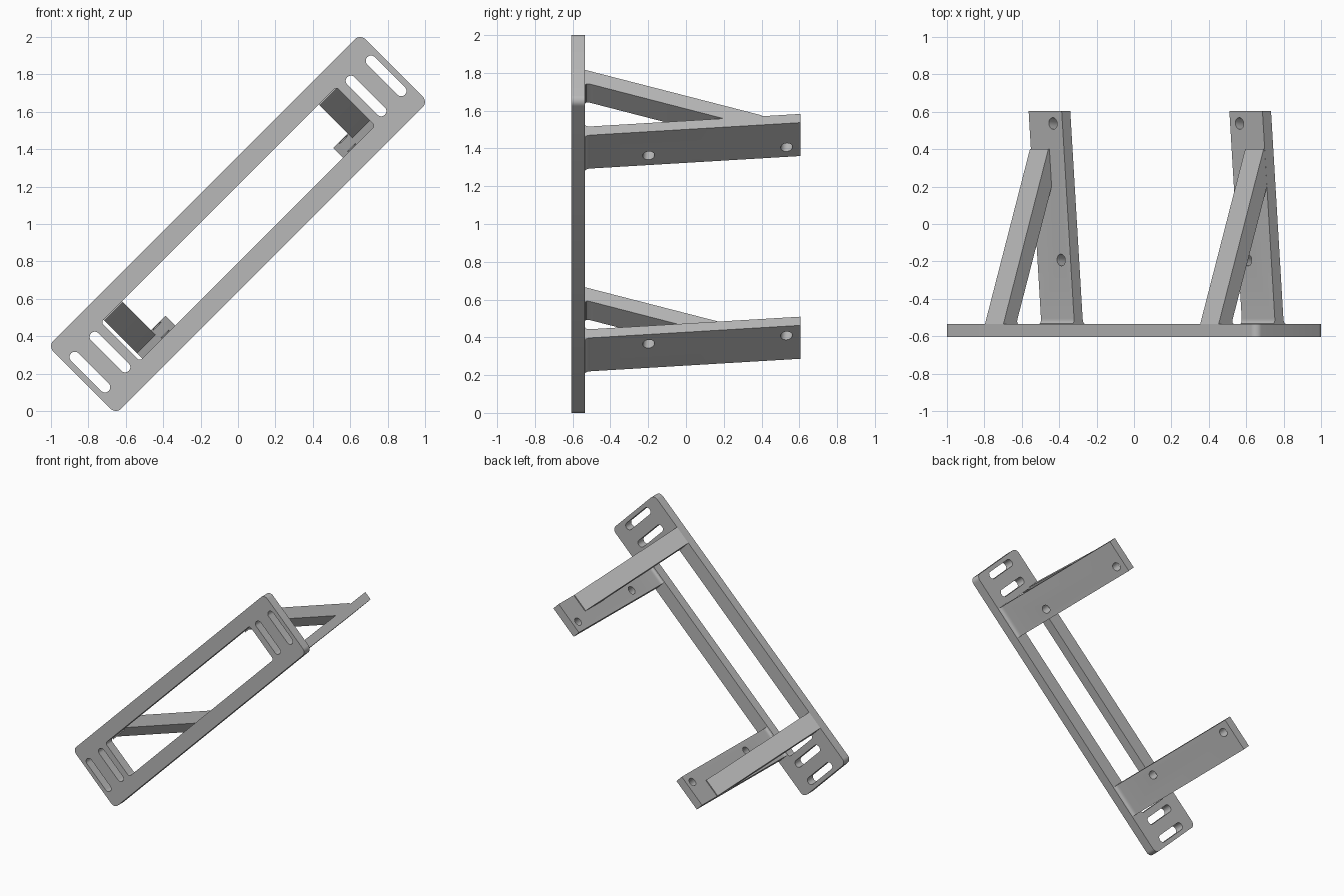
import bpy, bmesh, math
from mathutils import Matrix, Vector

if "Cube" in bpy.data.objects:
    bpy.data.objects.remove(bpy.data.objects["Cube"], do_unlink=True)

grey = bpy.data.materials.new("plain grey")
grey.use_nodes = True
grey.diffuse_color = (0.48, 0.48, 0.48, 1)
grey.node_tree.nodes["Principled BSDF"].inputs["Base Color"].default_value = grey.diffuse_color

# Tilted frame: local x runs along the plate, y across it, z out of its front
S = math.sqrt(0.5)
FRAME = Matrix(((S, -S, 0, 0), (0, 0, -1, 0), (S, S, 0, 1), (0, 0, 0, 1)))
BACK, PLATE_BACK, FRONT = 0.605, -0.535, -0.605


def finish(obj):
    bpy.ops.object.select_all(action='DESELECT')
    obj.select_set(True)
    bpy.context.view_layer.objects.active = obj
    bpy.ops.object.shade_smooth_by_angle(angle=math.radians(30))


def link(name, data):
    obj = bpy.data.objects.new(name, data)
    bpy.context.collection.objects.link(obj)
    obj.matrix_world = FRAME
    return obj


def rounded_rect(cx, half_u, half_v, r, steps=8):
    pts = []
    for k, (su, sv) in enumerate(((1, 1), (-1, 1), (-1, -1), (1, -1))):
        for i in range(steps + 1):
            a = math.pi / 2 * (k + i / steps)
            pts.append((cx + su * (half_u - r) + r * math.cos(a),
                        sv * (half_v - r) + r * math.sin(a)))
    return pts


# Base plate with a long opening and two slots at each end
curve = bpy.data.curves.new("base_plate", 'CURVE')
curve.dimensions = '2D'
curve.fill_mode = 'BOTH'
curve.extrude = (PLATE_BACK - FRONT) / 2
outlines = [rounded_rect(0, 1.18, 0.257, 0.04), rounded_rect(0, 0.89, 0.147, 0.02)]
outlines += [rounded_rect(side * c, 0.028, 0.142, 0.0275) for side in (-1, 1) for c in (0.968, 1.12)]
for pts in outlines:
    spline = curve.splines.new('POLY')
    spline.points.add(len(pts) - 1)
    for p, (u, v) in zip(spline.points, pts):
        p.co = (u, v, 0, 1)
    spline.use_cyclic_u = True
plate = link("base_plate", curve)
plate.matrix_world = FRAME @ Matrix.Translation((0, 0, -(PLATE_BACK + FRONT) / 2))
curve.materials.append(grey)
bpy.ops.object.select_all(action='DESELECT')
plate.select_set(True)
bpy.context.view_layer.objects.active = plate
bpy.ops.object.convert(target='MESH')
finish(plate)


def fillet(line, dv, length=0.03, steps=4):
    """Points curving from the plate's back onto a sloped profile line."""
    a = Vector((PLATE_BACK, line(PLATE_BACK) + dv))
    b = Vector((PLATE_BACK, line(PLATE_BACK)))
    c = Vector((PLATE_BACK + length, line(PLATE_BACK + length)))
    return [tuple(a * (1 - t) ** 2 + b * 2 * t * (1 - t) + c * t * t)
            for t in (i / steps for i in range(steps + 1))]


def prism(name, profile, u0, u1):
    """Extrude a (depth, height) profile along the plate's length."""
    bm = bmesh.new()
    face = bm.faces.new([bm.verts.new((u0, v, -y)) for y, v in profile])
    ext = bmesh.ops.extrude_face_region(bm, geom=[face])
    moved = [e for e in ext["geom"] if isinstance(e, bmesh.types.BMVert)]
    bmesh.ops.translate(bm, verts=moved, vec=(u1 - u0, 0, 0))
    bmesh.ops.recalc_face_normals(bm, faces=bm.faces)
    mesh = bpy.data.meshes.new(name)
    bm.to_mesh(mesh)
    bm.free()
    mesh.materials.append(grey)
    return link(name, mesh)


SLOPE = 0.0843


def arm_top(y):
    return -0.0735 - SLOPE * (BACK - y)


def arm_bottom(y):
    return arm_top(y) - 0.065


def brace_top(y):
    return -0.083 + 0.365 * (0.40 - y)


def brace_bottom(y):
    return brace_top(y) - 0.098


def drill(obj, u, y):
    """Cut a round screw hole square to the arm."""
    bm = bmesh.new()
    bmesh.ops.create_cone(bm, cap_ends=True, segments=24, radius1=0.031, radius2=0.031, depth=0.3)
    mesh = bpy.data.meshes.new("hole_cutter")
    bm.to_mesh(mesh)
    bm.free()
    mesh.materials.append(grey)
    cutter = link("hole_cutter", mesh)
    cutter.hide_render = True
    tilt = Matrix.Rotation(math.pi / 2 - math.atan(SLOPE), 4, 'X')
    cutter.matrix_world = FRAME @ Matrix.Translation((u, arm_top(y) - 0.03, -y)) @ tilt
    mod = obj.modifiers.new("hole", 'BOOLEAN')
    mod.operation = 'DIFFERENCE'
    mod.solver = 'EXACT'
    mod.object = cutter
    bpy.context.view_layer.update()
    bpy.context.view_layer.objects.active = obj
    bpy.ops.object.modifier_apply(modifier=mod.name)
    bpy.data.objects.remove(cutter, do_unlink=True)


# Mirrored brackets: a sloping arm and a diagonal brace on its outer side
SHIFT = 0.0135
for side, label in ((-1, "lower"), (1, "upper")):
    arm_profile = fillet(arm_top, 0.022) + [(BACK, arm_top(BACK)), (BACK, arm_bottom(BACK))]
    arm_profile += fillet(arm_bottom, -0.02)[::-1]
    arm = prism(label + "_arm", arm_profile, SHIFT + side * 0.634, SHIFT + side * 0.884)
    for y in (-0.195, 0.535):
        drill(arm, SHIFT + side * 0.705, y)
    finish(arm)

    brace_profile = [(PLATE_BACK, 0.257), (0.40, brace_top(0.40)), (0.40, arm_top(0.40) - 0.02),
                     (0.24, brace_bottom(0.24))]
    brace_profile += fillet(brace_bottom, -0.022)[::-1]
    finish(prism(label + "_brace", brace_profile, SHIFT + side * 0.744, SHIFT + side * 0.8835))
